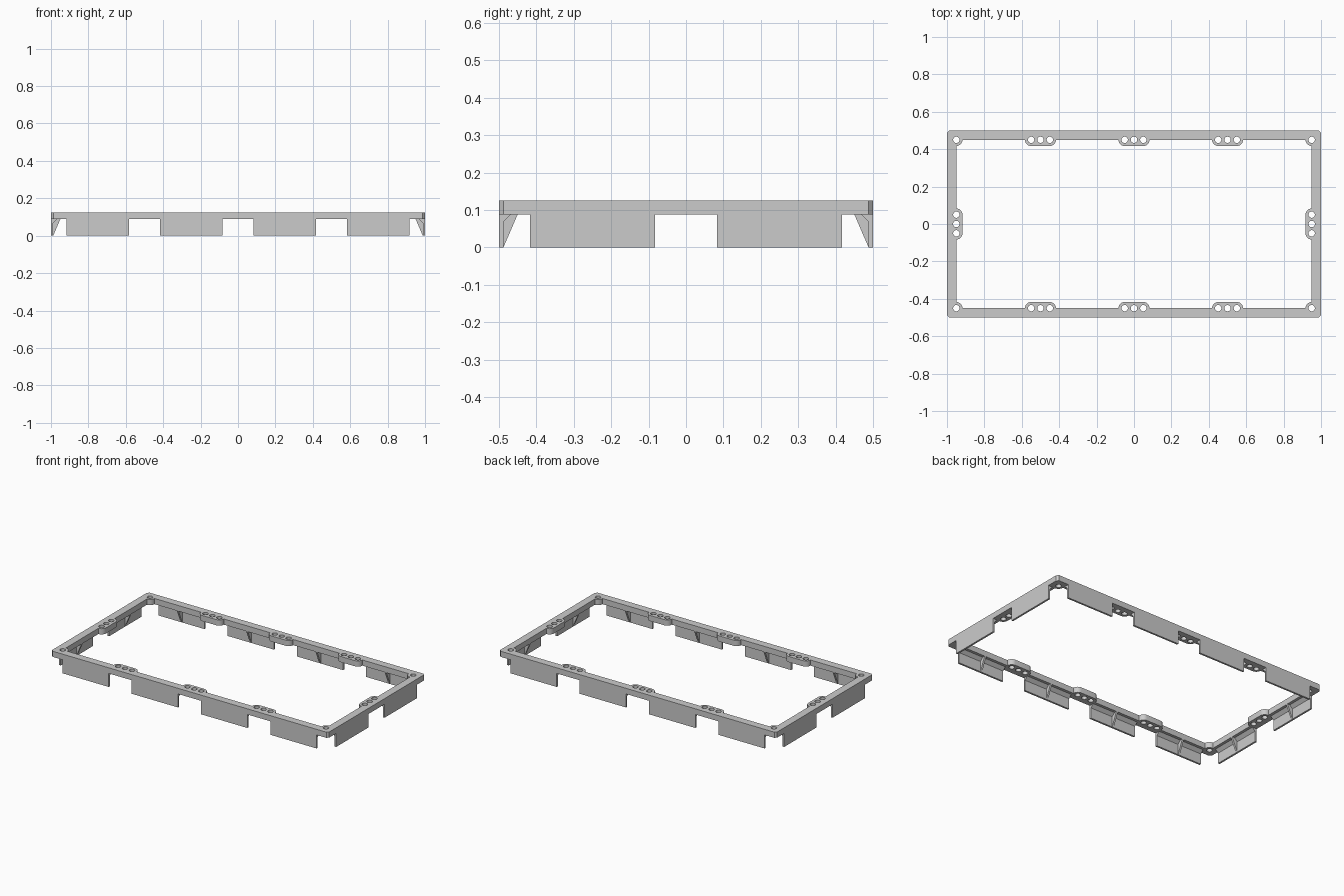
import bpy, bmesh
from math import sin, cos, pi
from mathutils import Matrix, Vector

cube = bpy.data.objects.get("Cube")
if cube:
    bpy.data.objects.remove(cube)

HX, HY = 1.0, 0.5          # outer half sizes
RIM = 0.05                 # rim width, also hole inset
Z0, Z1 = 0.088, 0.125      # underside and top of the rim
PITCH, TAB_R, HOLE_R = 0.05, 0.033, 0.017
CHAMFER = 0.0125           # cut on the outer corners

grey = bpy.data.materials.new("light grey")
grey.use_nodes = True
grey.diffuse_color = (0.6, 0.6, 0.6, 1)
grey.node_tree.nodes["Principled BSDF"].inputs["Base Color"].default_value = grey.diffuse_color


def link(name, mesh):
    obj = bpy.data.objects.new(name, mesh)
    bpy.context.scene.collection.objects.link(obj)
    mesh.materials.clear()
    mesh.materials.append(grey)
    return obj


def smooth(obj):
    bpy.ops.object.select_all(action='DESELECT')
    obj.select_set(True)
    bpy.context.view_layer.objects.active = obj
    bpy.ops.object.shade_smooth_by_angle()


def arc(cx, cy, r, start, end, steps=7):
    return [(cx + r * cos(start + (end - start) * i / steps),
             cy + r * sin(start + (end - start) * i / steps)) for i in range(steps + 1)]


# Each side: name, turn, distance out, tab centres along it, half length to corner holes
IX, IY = HX - RIM, HY - RIM
SIDES = [("right", 0, HX, [0], IY), ("back", 1, HY, [-0.5, 0, 0.5], IX),
         ("left", 2, HX, [0], IY), ("front", 3, HY, [-0.5, 0, 0.5], IX)]


def turned(points, turn):
    m = Matrix.Rotation(turn * pi / 2, 2)
    return [tuple(m @ Vector(p)) for p in points]


# Rim outline, inner edge with tabs and corner lugs, and bolt holes
outer, inner, holes = [], [], []
for name, turn, out, tabs, half in SIDES:
    line = out - RIM
    outer += turned([(out, half + RIM - CHAMFER), (out - CHAMFER, half + RIM)], turn)
    edge = [(line, -half + TAB_R)]
    centres = [(line, half)]
    for t in tabs:
        edge += arc(line, t - PITCH, TAB_R, 1.5 * pi, pi)
        edge += arc(line, t + PITCH, TAB_R, pi, 0.5 * pi)
        centres += [(line, t + k * PITCH) for k in (-1, 0, 1)]
    edge += arc(line, half, TAB_R, 1.5 * pi, pi)[:-1]
    inner += turned(edge, turn)
    holes += turned(centres, turn)

curve = bpy.data.curves.new("rim", 'CURVE')
curve.dimensions = '2D'
curve.fill_mode = 'BOTH'
curve.extrude = (Z1 - Z0) / 2
loops = [outer, inner] + [arc(x, y, HOLE_R, 0, 2 * pi, 24)[:-1] for x, y in holes]
for loop in loops:
    spline = curve.splines.new('POLY')
    spline.points.add(len(loop) - 1)
    for p, co in zip(spline.points, loop):
        p.co = (*co, 0, 1)
    spline.use_cyclic_u = True
temp = bpy.data.objects.new("rim_curve", curve)
bpy.context.scene.collection.objects.link(temp)
deps = bpy.context.evaluated_depsgraph_get()
mesh = bpy.data.meshes.new_from_object(temp.evaluated_get(deps))
bpy.data.objects.remove(temp)
bm = bmesh.new()
bm.from_mesh(mesh)
bmesh.ops.remove_doubles(bm, verts=bm.verts, dist=0.0002)
bmesh.ops.recalc_face_normals(bm, faces=bm.faces)
bmesh.ops.translate(bm, verts=bm.verts, vec=(0, 0, (Z0 + Z1) / 2))
bm.to_mesh(mesh)
bm.free()
smooth(link("rim", mesh))


def prism(name, profile, out, turn, a, b):
    """Sweep an (inset, height) profile along one side from a to b."""
    bm = bmesh.new()
    face = bm.faces.new([bm.verts.new((out - d, a, z)) for d, z in profile])
    ext = bmesh.ops.extrude_face_region(bm, geom=[face])["geom"]
    moved = [v for v in ext if isinstance(v, bmesh.types.BMVert)]
    bmesh.ops.translate(bm, verts=moved, vec=(0, b - a, 0))
    bmesh.ops.recalc_face_normals(bm, faces=bm.faces)
    bm.transform(Matrix.Rotation(turn * pi / 2, 4, 'Z'))
    mesh = bpy.data.meshes.new(name)
    bm.to_mesh(mesh)
    bm.free()
    link(name, mesh)


# Skirt panels with a sloped top inside, each braced by a thin gusset
WALL, GAP = 0.012, 0.083
PANEL = [(0, 0), (WALL, 0), (WALL, 0.068), (0.032, Z0), (0, Z0)]
GUSSET = [(WALL, 0), (RIM, Z0), (WALL, Z0)]
for name, turn, out, tabs, half in SIDES:
    stops = [-half - RIM] + tabs + [half + RIM]
    for i, (a, b) in enumerate(zip(stops, stops[1:]), 1):
        mid = (a + b) / 2
        prism(f"{name}_panel_{i}", PANEL, out, turn, a + GAP, b - GAP)
        prism(f"{name}_gusset_{i}", GUSSET, out, turn, mid - 0.006, mid + 0.006)
